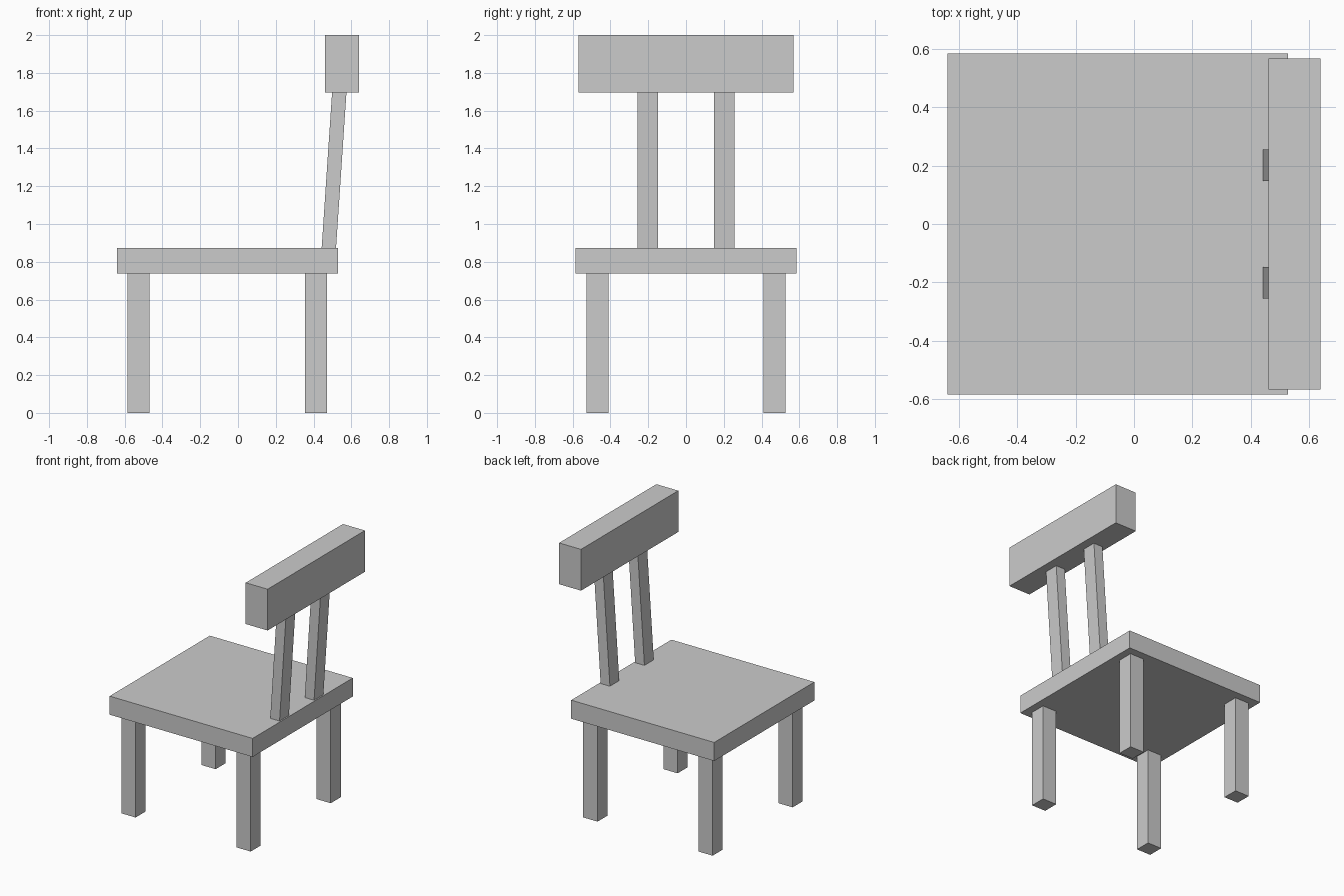
import bpy
import bmesh
from mathutils import Matrix, Vector

if "Cube" in bpy.data.objects:
    bpy.data.objects.remove(bpy.data.objects["Cube"])


def box(name, x, y, z, lean=0.0):
    """Box spanning the given ranges; lean shifts its top along x."""
    bm = bmesh.new()
    bmesh.ops.create_cube(bm, size=1)
    size = [r[1] - r[0] for r in (x, y, z)]
    centre = Vector([(r[0] + r[1]) / 2 for r in (x, y, z)])
    shear = Matrix.Identity(4)
    shear[0][2] = lean / size[2]
    shear[0][3] = lean / 2
    bmesh.ops.transform(bm, matrix=shear @ Matrix.Diagonal((*size, 1)), verts=bm.verts)
    mesh = bpy.data.meshes.new(name)
    bm.to_mesh(mesh)
    bm.free()
    obj = bpy.data.objects.new(name, mesh)
    obj.location = centre
    bpy.context.collection.objects.link(obj)
    return obj


SEAT_BOTTOM, SEAT_TOP, REST_BOTTOM = 0.737, 0.874, 1.695

# Seat slab
box("seat", (-0.64, 0.529), (-0.585, 0.585), (SEAT_BOTTOM, SEAT_TOP))

# Backrest block
box("backrest", (0.461, 0.64), (-0.568, 0.568), (REST_BOTTOM, 2.0))

# Legs and leaning back supports, mirrored front to back
for side, s in (("front", -1), ("rear", 1)):
    leg_y = sorted((s * 0.409, s * 0.526))
    box(side + "_left_leg", (-0.586, -0.469), leg_y, (0, SEAT_BOTTOM))
    box(side + "_right_leg", (0.355, 0.472), leg_y, (0, SEAT_BOTTOM))
    post_y = sorted((s * 0.147, s * 0.256))
    box(side + "_back_support", (0.443, 0.519), post_y, (SEAT_TOP, REST_BOTTOM), lean=0.055)
